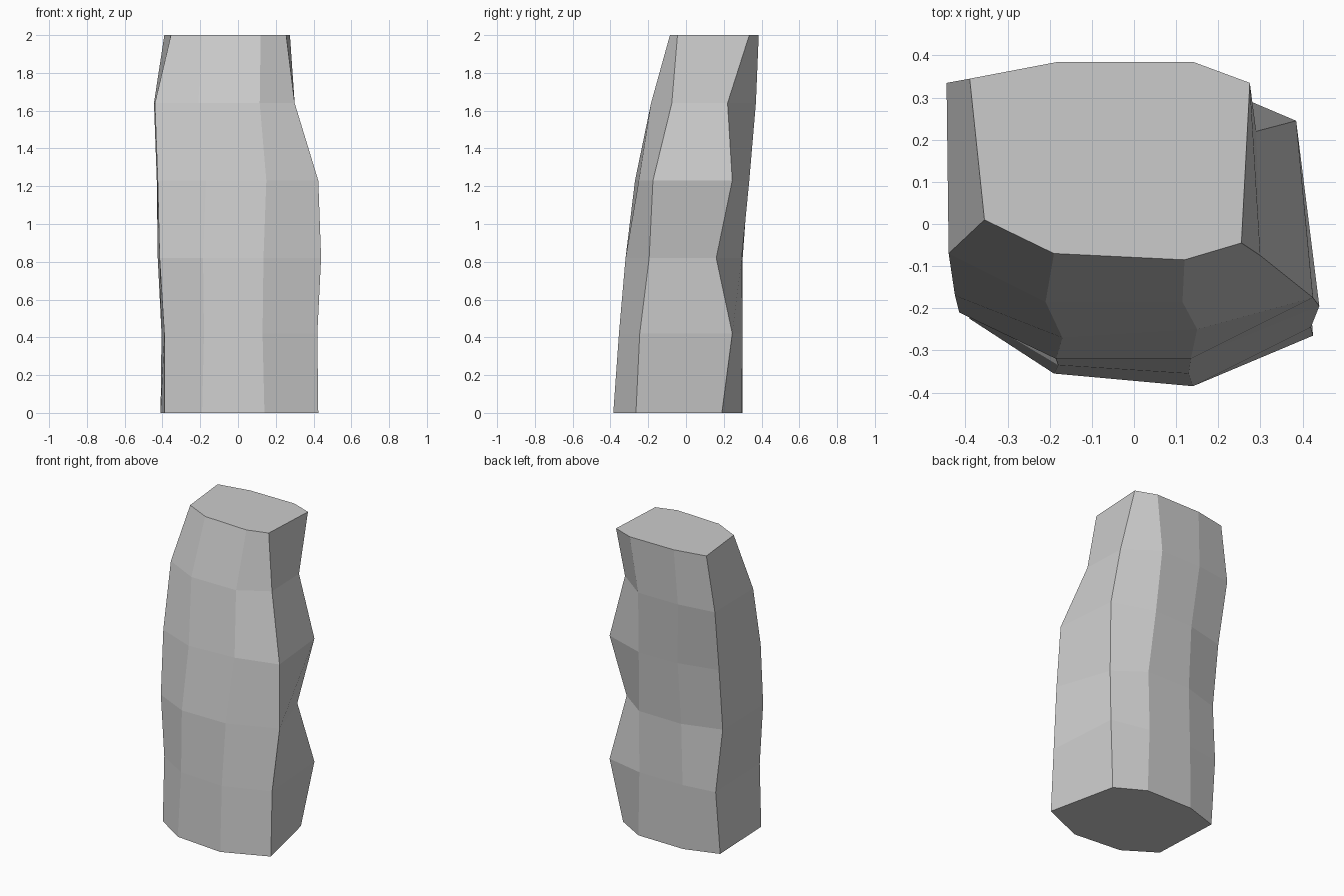
import bpy
import bmesh

# Remove the default object
default = bpy.data.objects.get("Cube")
if default:
    bpy.data.objects.remove(default, do_unlink=True)

# One plain grey stone colour
grey = bpy.data.materials.new("stone_grey")
grey.use_nodes = True
colour = (0.6, 0.6, 0.6, 1)
grey.diffuse_color = colour
grey.node_tree.nodes["Principled BSDF"].inputs["Base Color"].default_value = colour

# Heights of the six cross-sections, base to top
heights = (0, .42, .82, 1.23, 1.64, 2)

# Eight vertical ridges in counter-clockwise order: (x, y) at each height
front_left_inner = [(.14, -.385), (.13, -.355), (.135, -.32), (.15, -.25), (.115, -.185), (.12, -.085)]
front_left_outer = [(.425, -.265), (.42, -.245), (.44, -.195), (.425, -.175), (.3, -.075), (.255, -.045)]
back_left_outer = [(.325, .19), (.385, .245), (.32, .16), (.385, .245), (.29, .22), (.275, .335)]
back_left_inner = [(.14, .295), (.13, .3), (.135, .295), (.11, .335), (.09, .37), (.14, .385)]
back_right_inner = [(-.19, .3), (-.185, .3), (-.175, .3), (-.17, .33), (-.2, .37), (-.18, .385)]
back_right_outer = [(-.41, .23), (-.405, .27), (-.425, .225), (-.43, .27), (-.445, .335), (-.39, .345)]
front_right_outer = [(-.39, -.225), (-.39, -.21), (-.415, -.21), (-.425, -.17), (-.44, -.07), (-.355, .01)]
front_right_inner = [(-.19, -.355), (-.18, -.335), (-.185, -.32), (-.17, -.27), (-.21, -.185), (-.19, -.07)]

ridges = [front_left_inner, front_left_outer, back_left_outer, back_left_inner,
          back_right_inner, back_right_outer, front_right_outer, front_right_inner]


def loft(name, ridges, heights, material):
    """Skin neighbouring ridges with flat faces and cap both ends."""
    bm = bmesh.new()
    columns = [[bm.verts.new((x, y, z)) for (x, y), z in zip(ridge, heights)]
               for ridge in ridges]
    for i, column in enumerate(columns):
        following = columns[(i + 1) % len(columns)]
        for low in range(len(heights) - 1):
            high = low + 1
            bm.faces.new((column[low], following[low], following[high], column[high]))
    bm.faces.new([column[-1] for column in columns])
    bm.faces.new([column[0] for column in reversed(columns)])
    bmesh.ops.recalc_face_normals(bm, faces=bm.faces)
    mesh = bpy.data.meshes.new(name)
    bm.to_mesh(mesh)
    bm.free()
    mesh.materials.append(material)
    obj = bpy.data.objects.new(name, mesh)
    bpy.context.collection.objects.link(obj)
    return obj


# Leaning faceted pillar
loft("stone_pillar", ridges, heights, grey)
